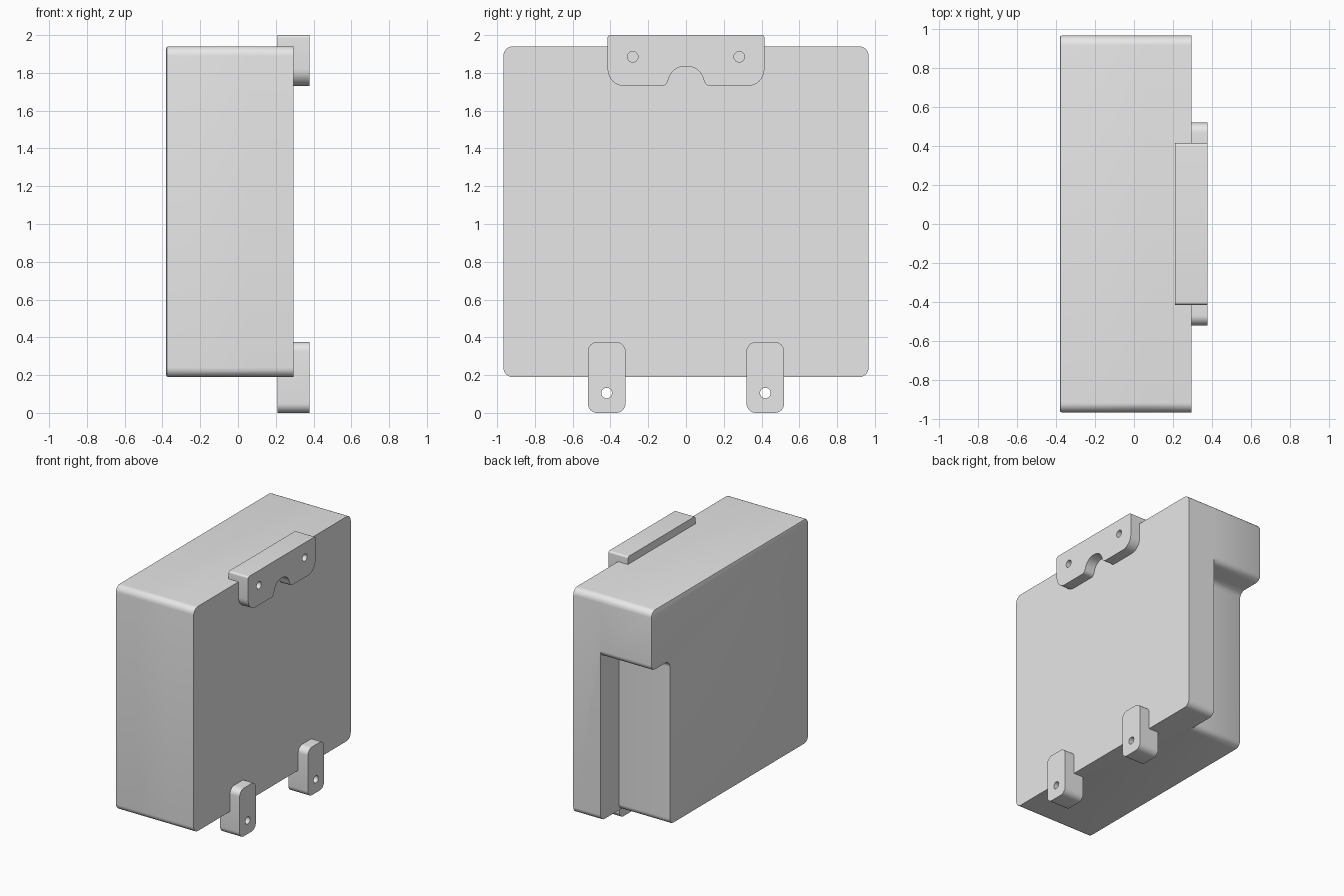
import bpy
import bmesh
import math
from mathutils import Vector

cube = bpy.data.objects.get("Cube")
if cube:
    bpy.data.objects.remove(cube, do_unlink=True)

grey = bpy.data.materials.new("plain_grey")
grey.use_nodes = True
grey.diffuse_color = (0.8, 0.8, 0.8, 1)
grey.node_tree.nodes["Principled BSDF"].inputs["Base Color"].default_value = (0.8, 0.8, 0.8, 1)

BACK, FACE, FRONT = 0.21, 0.295, 0.378   # x of lip edge, body face, plate face
LEFT = -0.38
BOTTOM, TOP, HALF = 0.19, 1.94, 0.967    # body limits


def rounded(corners, steps=8):
    """Outline from (y, z, radius) corners, each filleted with an arc."""
    out = []
    for i, (y, z, r) in enumerate(corners):
        p = Vector((y, z))
        if r == 0:
            out.append(p)
            continue
        a = (Vector(corners[i - 1][:2]) - p).normalized()
        b = (Vector(corners[(i + 1) % len(corners)][:2]) - p).normalized()
        half = a.angle(b) / 2
        centre = p + (a + b).normalized() * (r / math.sin(half))
        start = p + a * (r / math.tan(half)) - centre
        end = p + b * (r / math.tan(half)) - centre
        sweep = start.angle(end)
        for k in range(steps + 1):
            t = k / steps
            out.append(centre + (start * math.sin((1 - t) * sweep)
                                 + end * math.sin(t * sweep)) / math.sin(sweep))
    return out


def prism(name, corners, x0, x1, bevel=0):
    """Extrude a side outline along x, optionally softening the x0 rim."""
    bm = bmesh.new()
    cap = bm.faces.new([bm.verts.new((x0, p.x, p.y)) for p in rounded(corners)])
    rim = list(cap.edges)
    new = bmesh.ops.extrude_face_region(bm, geom=[cap], use_keep_orig=True)["geom"]
    bmesh.ops.translate(bm, vec=(x1 - x0, 0, 0),
                        verts=[g for g in new if isinstance(g, bmesh.types.BMVert)])
    bmesh.ops.recalc_face_normals(bm, faces=bm.faces)
    if bevel:
        bmesh.ops.bevel(bm, geom=rim, offset=bevel, segments=2, profile=0.5, affect='EDGES')
    mesh = bpy.data.meshes.new(name)
    bm.to_mesh(mesh)
    bm.free()
    mesh.materials.append(grey)
    obj = bpy.data.objects.new(name, mesh)
    bpy.context.collection.objects.link(obj)
    return obj


def combine(obj, other, operation):
    """Apply a boolean and discard the second object."""
    mod = obj.modifiers.new("combine", 'BOOLEAN')
    mod.object, mod.operation, mod.solver = other, operation, 'EXACT'
    deps = bpy.context.evaluated_depsgraph_get()
    mesh = bpy.data.meshes.new_from_object(obj.evaluated_get(deps))
    obj.modifiers.clear()
    obj.data = mesh
    bpy.data.objects.remove(other, do_unlink=True)


def drill(obj, y, z, r=0.028):
    bpy.ops.mesh.primitive_cylinder_add(vertices=32, radius=r, depth=1,
                                        location=(FACE, y, z), rotation=(0, math.pi / 2, 0))
    cutter = bpy.context.object
    cutter.hide_render = True
    cutter.data.materials.append(grey)
    combine(obj, cutter, 'DIFFERENCE')


def finish(obj):
    bpy.ops.object.select_all(action='DESELECT')
    obj.select_set(True)
    bpy.context.view_layer.objects.active = obj
    bpy.ops.object.shade_smooth_by_angle(angle=math.radians(30))


# Body: full slab on the plate side, slab with a rear recess on the other
R = 0.05
STEP_X, STEP_Y, STEP_Z = 0.06, 0.74, 1.47
body = prism("body", [(-HALF, BOTTOM, R), (HALF, BOTTOM, R),
                      (HALF, TOP, R), (-HALF, TOP, R)], STEP_X, FACE)
recessed = prism("recessed_half", [(-HALF, BOTTOM, R), (STEP_Y, BOTTOM, R),
                                   (STEP_Y, STEP_Z, R), (HALF, STEP_Z, R),
                                   (HALF, TOP, R), (-HALF, TOP, R)],
                 LEFT, STEP_X, bevel=0.01)
combine(body, recessed, 'UNION')
finish(body)

# Top bracket: arched plate with a lip resting on the body
W = 0.415
side = [(0.07, 1.835, 0.09), (0.105, 1.73, 0.035), (W, 1.73, 0.09), (W, 2, 0.015)]
plate = side + [(-y, z, r) for y, z, r in reversed(side)]
bracket = prism("top_bracket", plate, FACE, FRONT)
lip = prism("bracket_lip", [(-W, TOP, 0), (W, TOP, 0), (W, 2, 0.015), (-W, 2, 0.015)],
            BACK, FACE)
combine(bracket, lip, 'UNION')
for s in (-1, 1):
    drill(bracket, s * 0.282, 1.885)
finish(bracket)

# Lower tabs: rounded plates with a thick foot under the body
for s, label in ((-1, "front"), (1, "rear")):
    y0, y1 = s * 0.42 - 0.1, s * 0.42 + 0.1
    tab = prism(label + "_tab", [(y0, 0, R), (y1, 0, R), (y1, 0.375, R), (y0, 0.375, R)],
                FACE, FRONT)
    foot = prism("foot", [(y0, 0, R), (y1, 0, R), (y1, BOTTOM, 0), (y0, BOTTOM, 0)],
                 BACK, FACE)
    combine(tab, foot, 'UNION')
    drill(tab, s * 0.42, 0.105)
    finish(tab)
